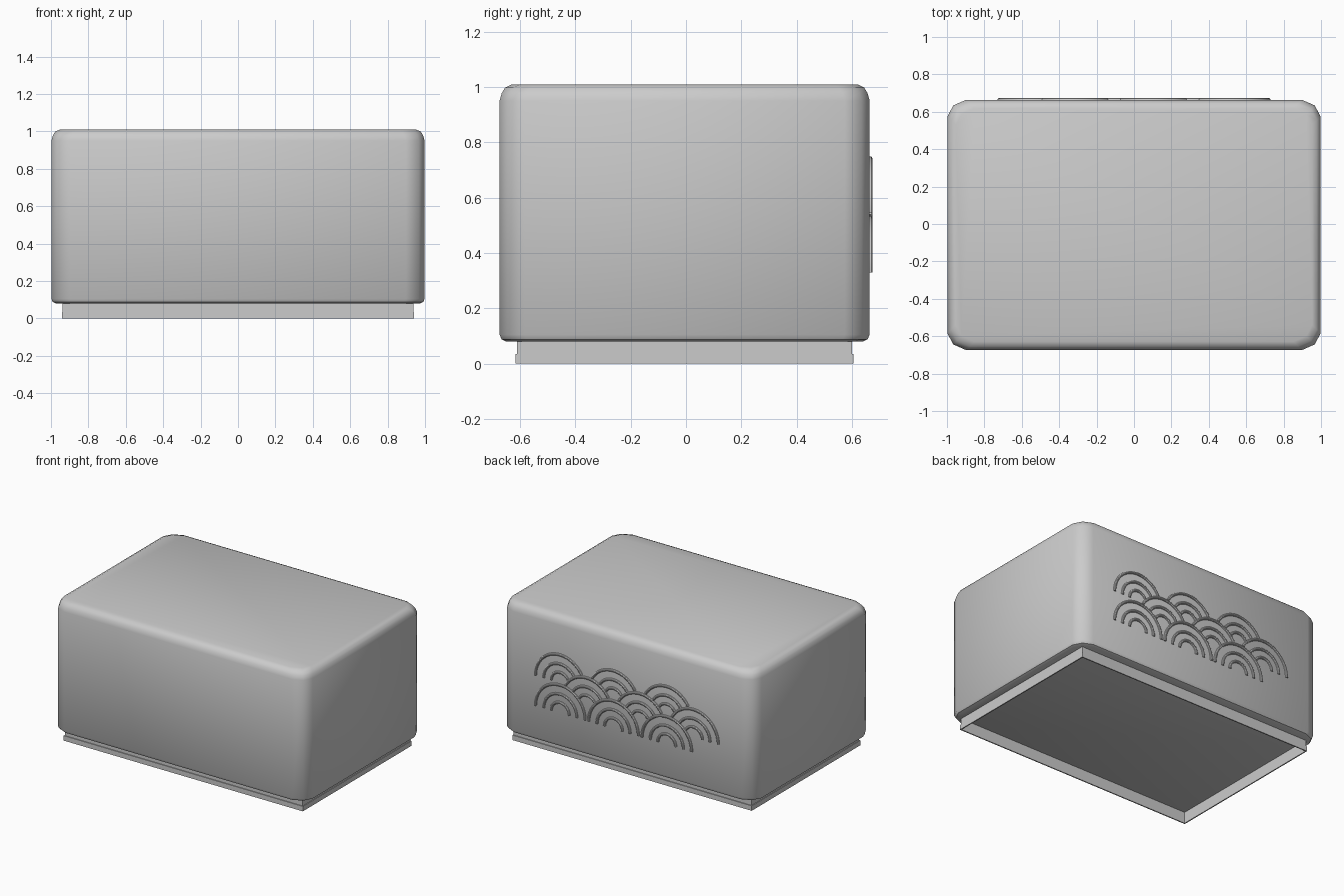
import bpy, bmesh
from math import sin, cos, pi, hypot

if "Cube" in bpy.data.objects:
    bpy.data.objects.remove(bpy.data.objects["Cube"])

YC = -0.005          # body centre in y
BACK = 0.664         # plane of the rear wall


def make_object(name, bm, angle=None):
    bmesh.ops.recalc_face_normals(bm, faces=bm.faces)
    mesh = bpy.data.meshes.new(name)
    bm.to_mesh(mesh)
    bm.free()
    ob = bpy.data.objects.new(name, mesh)
    bpy.context.collection.objects.link(ob)
    if angle:
        bpy.ops.object.select_all(action='DESELECT')
        bpy.context.view_layer.objects.active = ob
        ob.select_set(True)
        bpy.ops.object.shade_smooth_by_angle(angle=angle)
    return ob


def loft(bm, rings, closed=True):
    loops = [[bm.verts.new(p) for p in r] for r in rings]
    n = len(loops[0])
    for a, b in zip(loops, loops[1:]):
        for i in range(n if closed else n - 1):
            j = (i + 1) % n
            bm.faces.new((a[i], a[j], b[j], b[i]))
    return loops


def body_ring(z, inset):
    hx, hy = 0.998 - inset, 0.669 - inset
    corner = [(0, 0.09), (0.032, 0.03), (0.10, 0)]
    pts = []
    for sx, sy, flip in ((1, 1, 1), (-1, 1, -1), (-1, -1, 1), (1, -1, -1)):
        for dx, dy in corner[::flip]:
            pts.append((sx * (hx - dx), YC + sy * (hy - dy), z))
    return pts


# Main body: rounded box with softer top edge
bm = bmesh.new()
loops = loft(bm, [body_ring(z, i) for z, i in (
    (0.08, 0.025), (0.088, 0.008), (0.105, 0.0), (0.95, 0.0), (0.978, 0.008),
    (0.998, 0.02), (1.01, 0.045))])
bm.faces.new(loops[0])
bm.faces.new(loops[-1])
make_object("body", bm, pi / 5)


# Thin open plinth with a small step
def rect(hx, hy, z):
    return [(sx * hx, YC + sy * hy, z) for sx, sy in ((1, 1), (-1, 1), (-1, -1), (1, -1))]


bm = bmesh.new()
loft(bm, [rect(0.937, 0.605, 0.085), rect(0.937, 0.605, 0.035),
          rect(0.942, 0.611, 0.035), rect(0.942, 0.611, 0.0),
          rect(0.934, 0.603, 0.0), rect(0.934, 0.603, 0.085)])
make_object("plinth", bm)

# Raised wave-scale ornament on the rear: lower rows cover upper ones
R, PITCH = 0.195, 0.42
ROWS = [(0.33, 0.525), (0.4375, 0.315), (0.545, 0.525)]
discs = [[(x0 - k * PITCH, z) for k in range(3)] for z, x0 in ROWS]
PROFILE = [(-0.010, -0.004), (-0.008, 0.006), (-0.003, 0.010),
           (0.003, 0.010), (0.008, 0.006), (0.010, -0.004)]


def ribbon(bm, cx, cz, r, angles):
    rings = [[(cx + (r + w) * cos(a), BACK + h, cz + (r + w) * sin(a))
              for w, h in PROFILE] for a in angles]
    loops = loft(bm, rings)
    bm.faces.new(loops[0])
    bm.faces.new(loops[-1])


bm = bmesh.new()
STEPS = 60
for row, centres in enumerate(discs):
    covers = [d for lower in discs[:row] for d in lower]
    for cx, cz in centres:
        for r in (R, 0.13, 0.07):
            run = []
            for i in range(STEPS + 2):
                a = pi * i / STEPS
                x, z = cx + r * cos(a), cz + r * sin(a)
                hidden = i > STEPS or any(hypot(x - u, z - v) < R + 0.008 for u, v in covers)
                if not hidden:
                    run.append(a)
                    continue
                if len(run) > 1:
                    ribbon(bm, cx, cz, r, run)
                run = []
make_object("wave_ornament", bm, pi / 6)
